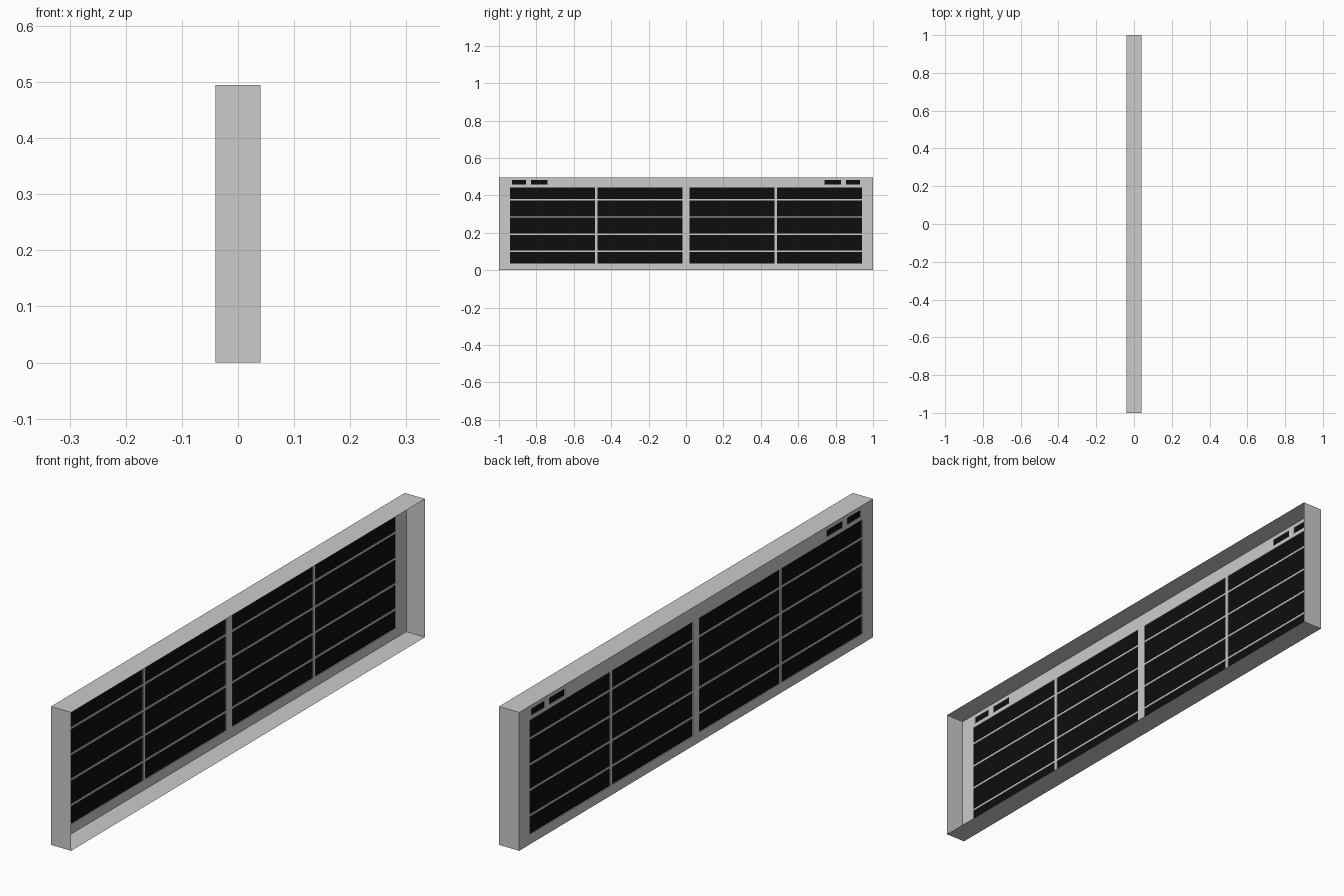
import bpy, bmesh

if "Cube" in bpy.data.objects:
    bpy.data.objects.remove(bpy.data.objects["Cube"])

HX, HY, H = 0.04, 1.0, 0.495      # half depth, half length, height
T = 0.006                         # grille plate thickness

black = bpy.data.materials.new("black")
black.diffuse_color = (0.004, 0.004, 0.004, 1)
black.use_nodes = True
black.node_tree.nodes["Principled BSDF"].inputs["Base Color"].default_value = black.diffuse_color


def make(name, quads, mat=None, thickness=0):
    """Object from quads, welded; optional thickness towards +x."""
    bm = bmesh.new()
    for q in quads:
        bm.faces.new([bm.verts.new(p) for p in q])
    bmesh.ops.remove_doubles(bm, verts=bm.verts[:], dist=1e-5)
    me = bpy.data.meshes.new(name)
    bm.to_mesh(me)
    bm.free()
    ob = bpy.data.objects.new(name, me)
    bpy.context.collection.objects.link(ob)
    if mat:
        me.materials.append(mat)
    if thickness:
        mod = ob.modifiers.new("thickness", 'SOLIDIFY')
        mod.thickness = thickness
        mod.offset = -1
    return ob


def upright(x, y0, y1, z0, z1):
    """Rectangle facing -x."""
    return [(x, y0, z0), (x, y0, z1), (x, y1, z1), (x, y1, z0)]


# Openings: four grille columns by five rows, plus vent slots at the top corners
half_cols = [(0.018, 0.473), (0.486, 0.94)]
half_slots = [(0.741, 0.828), (0.856, 0.93)]
bars = [0.102, 0.193, 0.284, 0.377]
lows = [0.035] + [b + 0.0035 for b in bars]
highs = [b - 0.0035 for b in bars] + [0.443]


def both(spans):
    return spans + [(-b, -a) for a, b in spans]


openings = [(a, b, lo, hi) for a, b in both(half_cols) for lo, hi in zip(lows, highs)]
openings += [(a, b, 0.457, 0.481) for a, b in both(half_slots)]

# Grille plate: a grid cut at every opening edge, with opening cells left out
ys = sorted({-HY, HY} | {v for o in openings for v in o[:2]})
zs = sorted({0, H} | {v for o in openings for v in o[2:]})
cells = []
for y0, y1 in zip(ys, ys[1:]):
    for z0, z1 in zip(zs, zs[1:]):
        cy, cz = (y0 + y1) / 2, (z0 + z1) / 2
        if not any(a < cy < b and c < cz < d for a, b, c, d in openings):
            cells.append(upright(-HX, y0, y1, z0, z1))
make("grille_plate", cells, thickness=T)

# Black mesh filling each opening, set midway in the plate
make("black_inserts", [upright(-HX + T / 2, *o) for o in openings], black)

# Thin casing around the plate, open on the +x side
walls = []
for s in (-1, 1):
    y = s * HY
    end = [(-HX, y, 0), (HX, y, 0), (HX, y, H), (-HX, y, H)]
    walls.append(end if s < 0 else end[::-1])
for z in (0, H):
    lid = [(-HX, -HY, z), (HX, -HY, z), (HX, HY, z), (-HX, HY, z)]
    walls.append(lid if z else lid[::-1])
make("casing", walls)
